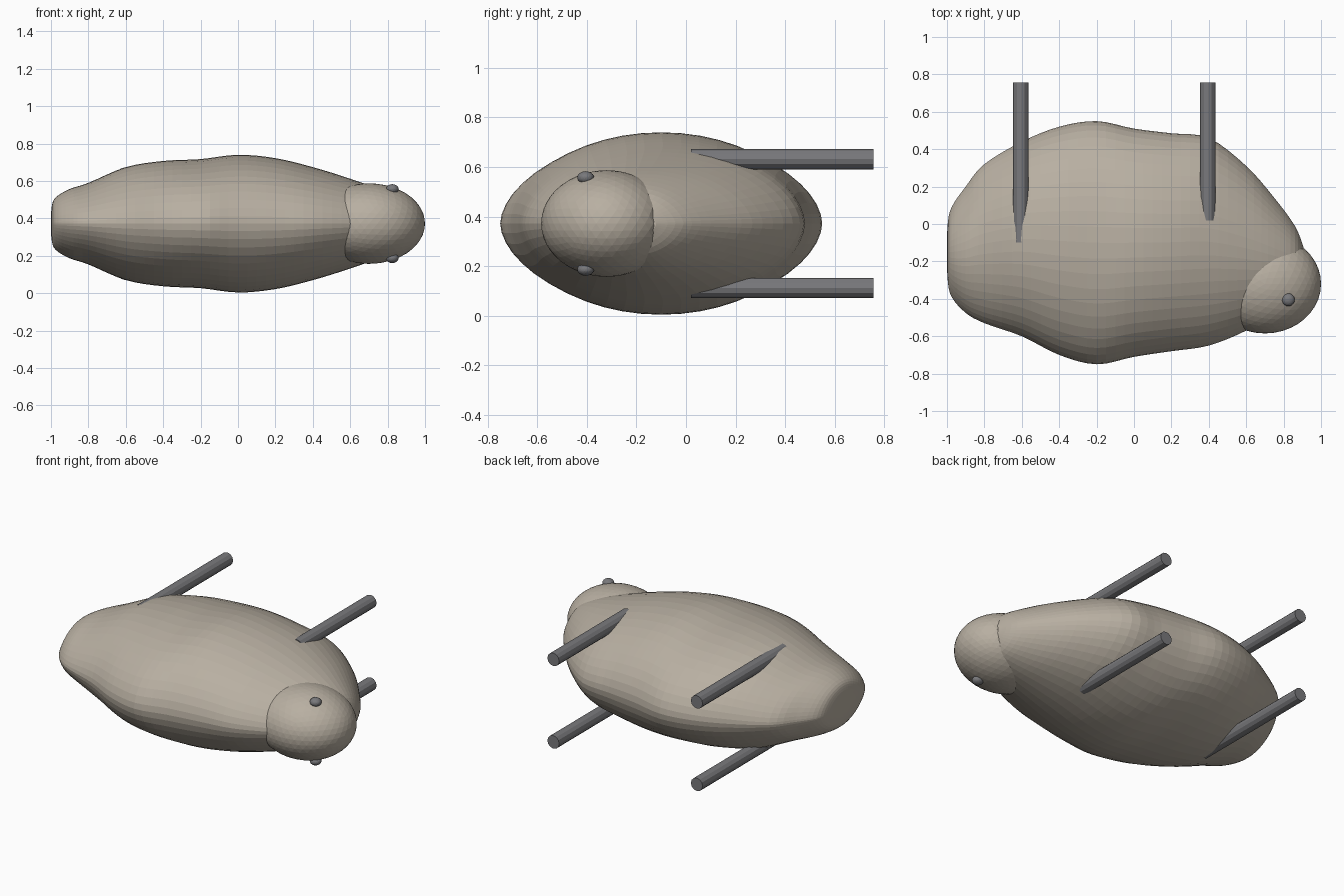
import bpy
import bmesh
import math
from mathutils import Vector, Matrix

default_cube = bpy.data.objects.get("Cube")
if default_cube:
    bpy.data.objects.remove(default_cube, do_unlink=True)

MID_Z = 0.372  # height of the symmetry plane


def make_material(name, colour):
    material = bpy.data.materials.new(name)
    material.use_nodes = True
    material.diffuse_color = colour
    shader = material.node_tree.nodes["Principled BSDF"]
    shader.inputs["Base Color"].default_value = colour
    shader.inputs["Roughness"].default_value = 0.8
    return material


wool = make_material("warm wool", (0.48, 0.43, 0.36, 1))
grey = make_material("dark grey", (0.19, 0.19, 0.20, 1))


def add_object(name, bm, material):
    bmesh.ops.recalc_face_normals(bm, faces=bm.faces)
    mesh = bpy.data.meshes.new(name)
    bm.to_mesh(mesh)
    bm.free()
    mesh.materials.append(material)
    obj = bpy.data.objects.new(name, mesh)
    bpy.context.scene.collection.objects.link(obj)
    return obj


def spline(points, steps):
    """Catmull-Rom interpolation through the given vectors."""
    result = []
    last = len(points) - 1
    for i in range(last):
        a, b = points[max(i - 1, 0)], points[i]
        c, d = points[i + 1], points[min(i + 2, last)]
        for k in range(steps):
            t = k / steps
            result.append(0.5 * (2 * b + (c - a) * t
                                 + (2 * a - 5 * b + 4 * c - d) * t * t
                                 + (3 * b - a - 3 * c + d) * t ** 3))
    return result + [points[last]]


def ellipsoid(centre, radii, detail):
    bm = bmesh.new()
    bmesh.ops.create_icosphere(bm, subdivisions=detail, radius=1)
    bm.transform(Matrix.Translation(centre) @ Matrix.Diagonal((*radii, 1)))
    return bm


# Body: lofted sections along x (x, lowest y, highest y, half thickness)
sections = [
    (-1.0, -0.18, -0.12, 0.02),
    (-0.996, -0.30, 0.0, 0.09),
    (-0.975, -0.39, 0.09, 0.14),
    (-0.9, -0.475, 0.20, 0.185),
    (-0.8, -0.53, 0.32, 0.218),
    (-0.6, -0.60, 0.44, 0.302),
    (-0.4, -0.70, 0.52, 0.335),
    (-0.2, -0.75, 0.55, 0.345),
    (0.0, -0.71, 0.51, 0.368),
    (0.2, -0.68, 0.485, 0.35),
    (0.4, -0.65, 0.46, 0.302),
    (0.6, -0.57, 0.31, 0.24),
    (0.75, -0.48, 0.14, 0.185),
    (0.86, -0.38, -0.01, 0.125),
    (0.905, -0.26, -0.12, 0.05),
]
SIDES = 48
bm = bmesh.new()
rings = []
for x, low, high, thick in spline([Vector(s) for s in sections], 4):
    pinch = 0.1 + 0.3 * x * x  # the rim is sharper toward both ends
    ring = []
    for i in range(SIDES):
        angle = math.tau * i / SIDES
        c, s = math.cos(angle), math.sin(angle)
        y = (low + high) / 2 + (high - low) / 2 * c
        z = MID_Z + thick * s * abs(s) ** pinch
        ring.append(bm.verts.new((x, y, z)))
    rings.append(ring)
for first, second in zip(rings, rings[1:]):
    for i in range(SIDES):
        j = (i + 1) % SIDES
        bm.faces.new((first[i], first[j], second[j], second[i]))
bm.faces.new(rings[0])
bm.faces.new(rings[-1])
add_object("body", bm, wool)

# Head, flattened where it meets the shoulder
bm = ellipsoid((0.70, -0.32, MID_Z), (0.30, 0.265, 0.215), 4)
for vert in bm.verts:
    vert.co.y = min(vert.co.y, -0.125)
add_object("head", bm, wool)

# Eyes and legs, mirrored across the middle plane
for side, sign in (("upper", 1), ("lower", -1)):
    bm = ellipsoid((0.825, -0.405, MID_Z + sign * 0.185),
                   (0.034, 0.034, 0.026), 3)
    add_object(side + "_eye", bm, grey)
    for place, x, start in (("rear", -0.605, -0.10), ("front", 0.395, 0.02)):
        bm = bmesh.new()
        end = 0.757
        bmesh.ops.create_cone(bm, cap_ends=True, segments=12, radius1=0.041,
                              radius2=0.041, depth=end - start)
        centre = (x, (start + end) / 2, MID_Z + sign * 0.26)
        bm.transform(Matrix.Translation(centre)
                     @ Matrix.Rotation(math.pi / 2, 4, "X"))
        add_object(side + "_" + place + "_leg", bm, grey)
